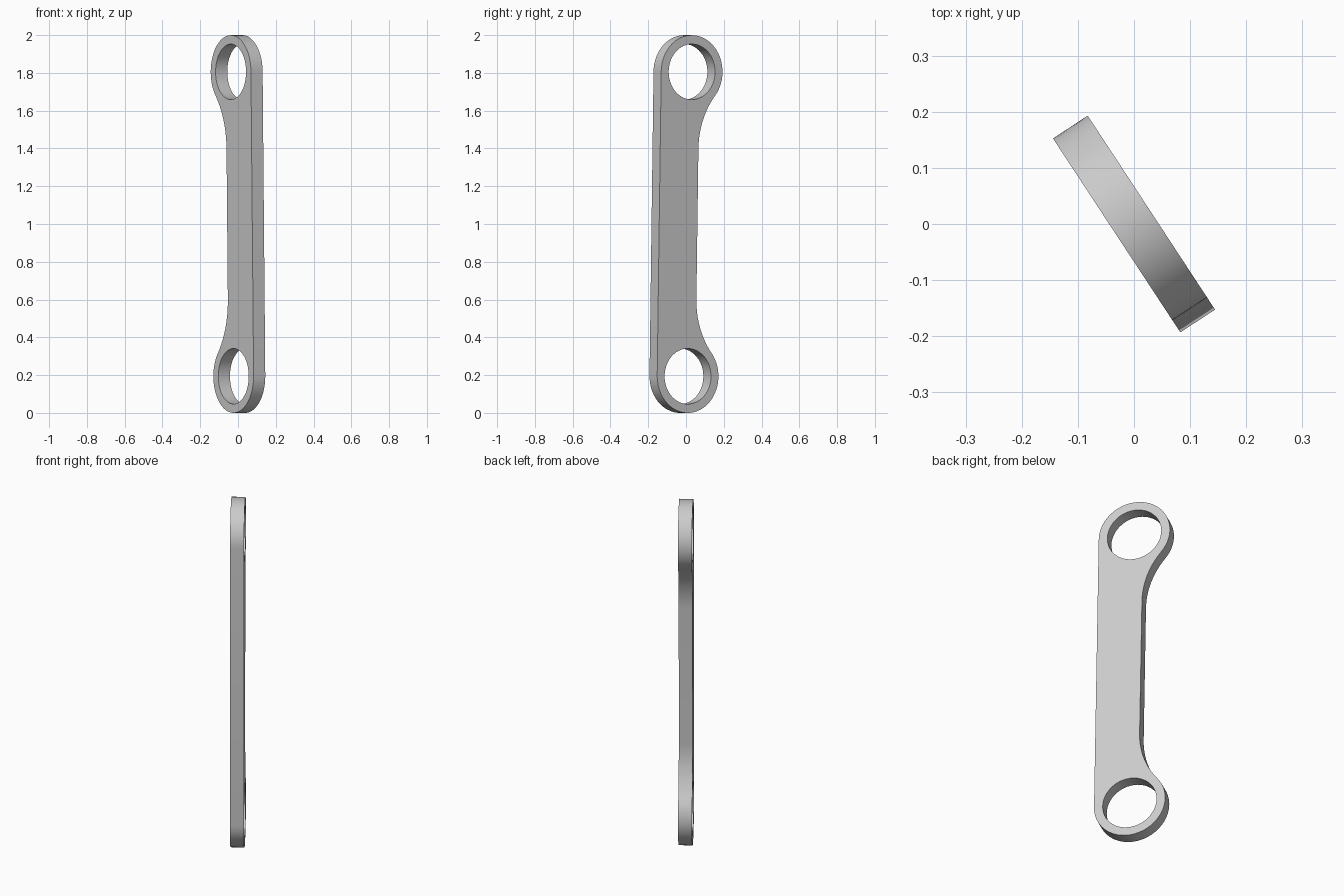
import bpy, bmesh
from math import sin, cos, pi, hypot, atan2
from mathutils import Matrix, Vector

if "Cube" in bpy.data.objects:
    bpy.data.objects.remove(bpy.data.objects["Cube"], do_unlink=True)

EYE_R, HOLE_R = 0.194, 0.147     # end eyes and their bores
HALF = 0.806                     # eye centre to middle of the link
WAIST, FILLET = 0.048, 0.444     # waist offset and concave blend radius
THICK = 0.074
TURN, LEAN = atan2(-0.836, 0.549), 0.0159


def arc(cx, cy, r, start, end, n):
    return [(cx + r * cos(start + (end - start) * i / n),
             cy + r * sin(start + (end - start) * i / n)) for i in range(n + 1)]


# Upper half of the outline: eye arc, then the concave blend to the waist
fx = -(WAIST + FILLET)
fy = HALF - ((FILLET + EYE_R) ** 2 - fx ** 2) ** 0.5
tangent = atan2(HALF - fy, -fx)
upper = arc(0, HALF, EYE_R, 0, pi + tangent, 40)
upper += arc(fx, fy, FILLET, tangent, 0, 14)[1:]
outline = upper + [(x, -y) for x, y in reversed(upper)]
loops = [outline] + [arc(0, s * HALF, HOLE_R, 0, 2 * pi, 48)[:-1] for s in (1, -1)]

# Fill the profile around both bores, then give it thickness
bm = bmesh.new()
for loop in loops:
    verts = [bm.verts.new((x, y, -THICK / 2)) for x, y in loop]
    for a, b in zip(verts, verts[1:] + verts[:1]):
        bm.edges.new((a, b))
bmesh.ops.triangle_fill(bm, use_beauty=True, use_dissolve=False, edges=bm.edges[:])
top = bmesh.ops.extrude_face_region(bm, geom=bm.faces[:])["geom"]
bmesh.ops.translate(bm, vec=(0, 0, THICK),
                    verts=[g for g in top if isinstance(g, bmesh.types.BMVert)])
bmesh.ops.recalc_face_normals(bm, faces=bm.faces[:])

# Stand the link upright, leaning slightly in its own plane
bm.transform(Matrix.Rotation(TURN, 4, 'Z') @ Matrix.Rotation(pi / 2, 4, 'X')
             @ Matrix.Rotation(LEAN, 4, 'Z'))
bmesh.ops.translate(bm, vec=(0, 0, -min(v.co.z for v in bm.verts)), verts=bm.verts[:])

mesh = bpy.data.meshes.new("link_plate")
bm.to_mesh(mesh)
bm.free()
link = bpy.data.objects.new("link_plate", mesh)
bpy.context.collection.objects.link(link)

# Plain grey metal
grey = bpy.data.materials.new("light_grey")
grey.use_nodes = True
colour = (0.6, 0.6, 0.6, 1)
grey.diffuse_color = colour
grey.node_tree.nodes["Principled BSDF"].inputs["Base Color"].default_value = colour
mesh.materials.append(grey)

bpy.ops.object.select_all(action='DESELECT')
link.select_set(True)
bpy.context.view_layer.objects.active = link
bpy.ops.object.shade_smooth_by_angle()
